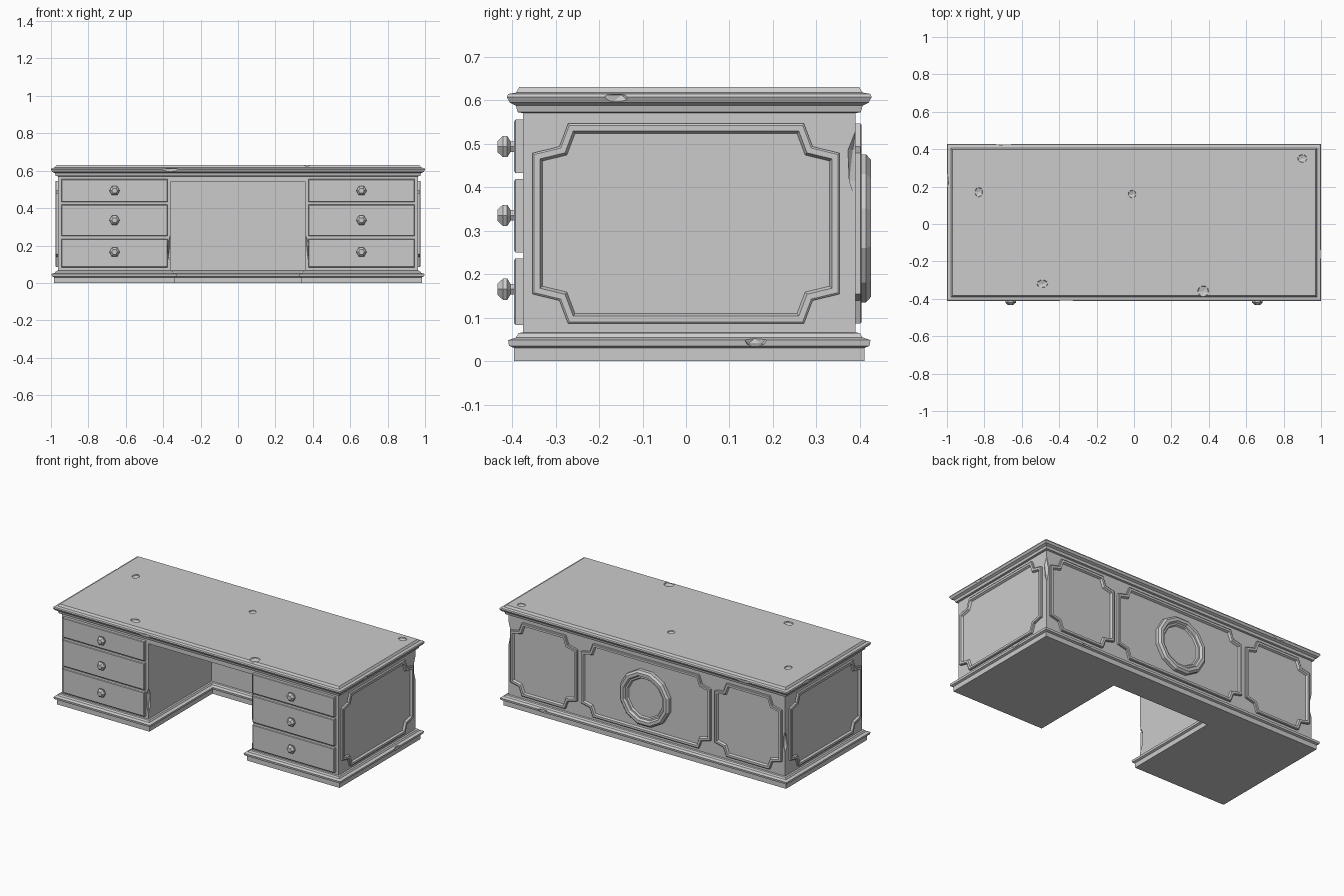
import bpy, bmesh, math
from mathutils import Matrix, Vector

old = bpy.data.objects.get("Cube")
if old:
    bpy.data.objects.remove(old, do_unlink=True)

grey = bpy.data.materials.new("painted grey")
grey.use_nodes = True
colour = (0.6, 0.6, 0.6, 1)
grey.diffuse_color = colour
grey.node_tree.nodes["Principled BSDF"].inputs["Base Color"].default_value = colour

# Main sizes: half width, front, back, half kneehole, kneehole back
HW, FRONT, BACK, KNEE, KNEE_BACK = 0.963, -0.375, 0.39, 0.36, 0.25


def finish(name, bm, matrix=None):
    bmesh.ops.recalc_face_normals(bm, faces=bm.faces)
    if matrix:
        bm.transform(matrix)
    mesh = bpy.data.meshes.new(name)
    bm.to_mesh(mesh)
    bm.free()
    mesh.materials.append(grey)
    obj = bpy.data.objects.new(name, mesh)
    bpy.context.collection.objects.link(obj)
    return obj


def loft(name, rings, matrix=None):
    """Skin a stack of rings with equal point counts and cap both ends."""
    bm = bmesh.new()
    loops = [[bm.verts.new(p) for p in ring] for ring in rings]
    for low, high in zip(loops, loops[1:]):
        for i in range(len(low)):
            j = (i + 1) % len(low)
            bm.faces.new((low[i], low[j], high[j], high[i]))
    bm.faces.new(loops[0])
    bm.faces.new(loops[-1])
    return finish(name, bm, matrix)


def facing(loc, angle):
    """Turn a flat part upright; angle 0 faces the front."""
    return (Matrix.Translation(loc) @ Matrix.Rotation(math.radians(angle), 4, 'Z')
            @ Matrix.Rotation(math.pi / 2, 4, 'X'))


def polygon(sides, radius, z=0, turn=0):
    return [(radius * math.cos(turn + math.tau * i / sides),
             radius * math.sin(turn + math.tau * i / sides), z) for i in range(sides)]


def u_ring(d, z):
    half = [(HW + d, BACK + d), (HW + d, FRONT - d),
            (KNEE - d, FRONT - d), (KNEE - d, KNEE_BACK - d)]
    return [(x, y, z) for x, y in half] + [(-x, y, z) for x, y in reversed(half)]


def box_ring(d, z):
    x, y0, y1 = HW + d, FRONT - d, BACK + d
    return [(x, y1, z), (x, y0, z), (-x, y0, z), (-x, y1, z)]


def raised(name, outline, steps, matrix):
    """Extrude an outline, then inset its face by (width, depth) steps."""
    bm = bmesh.new()
    face = bm.faces.new([bm.verts.new((p[0], p[1], 0)) for p in outline])
    height = steps[0]
    top = bmesh.ops.extrude_face_region(bm, geom=[face])["geom"]
    bmesh.ops.translate(bm, vec=(0, 0, height), verts=[v for v in top if isinstance(v, bmesh.types.BMVert)])
    face = next(f for f in top if isinstance(f, bmesh.types.BMFace))
    bmesh.ops.recalc_face_normals(bm, faces=bm.faces)
    for width, depth in steps[1:]:
        bmesh.ops.inset_region(bm, faces=[face], thickness=width, depth=0, use_even_offset=True)
        bmesh.ops.translate(bm, vec=(0, 0, depth), verts=face.verts)
    return finish(name, bm, matrix)


def notched(w, h):
    corner = [(w, h - 0.068), (w - 0.062, h - 0.053), (w - 0.082, h)]
    flip = lambda sx, sy: [(x * sx, y * sy) for x, y in corner]
    return (corner + flip(-1, 1)[::-1] + flip(-1, -1) + flip(1, -1)[::-1])


def chip(target, spots):
    """Cut worn nicks, each given as a place and a size."""
    bm = bmesh.new()
    for i, (loc, size) in enumerate(spots):
        m = (Matrix.Translation(loc) @ Matrix.Diagonal(Vector(size)).to_4x4()
             @ Matrix.Rotation(0.5 * i, 4, 'Z'))
        bmesh.ops.create_icosphere(bm, subdivisions=1, radius=1, matrix=m)
    cutter = finish("chip_cutter", bm)
    cutter.hide_render = True
    mod = target.modifiers.new("chips", 'BOOLEAN')
    mod.operation, mod.solver, mod.object = 'DIFFERENCE', 'EXACT', cutter
    bpy.context.view_layer.objects.active = target
    bpy.ops.object.modifier_apply(modifier=mod.name)
    bpy.data.objects.remove(cutter, do_unlink=True)


# Carcass with plinth and base moulding
carcass = loft("carcass", [u_ring(d, z) for d, z in (
    (0.02, 0), (0.02, 0.03), (0.032, 0.035), (0.034, 0.048), (0.016, 0.054),
    (0.01, 0.064), (0, 0.066), (0, 0.54))])
chip(carcass, [
    ((KNEE, FRONT, 0.18), (0.018, 0.025, 0.08)),
    ((-KNEE, FRONT, 0.18), (0.018, 0.025, 0.08)),
    ((HW, BACK, 0.45), (0.015, 0.02, 0.08)),
    ((-HW, BACK, 0.28), (0.015, 0.02, 0.07)),
    ((HW + 0.037, 0.16, 0.045), (0.016, 0.03, 0.014)),
    ((0.7, BACK + 0.037, 0.045), (0.04, 0.016, 0.014))])

# Desktop with stepped cornice
desktop = loft("desktop", [box_ring(d, z) for d, z in (
    (0, 0.54), (0, 0.57), (0.012, 0.572), (0.016, 0.587), (0.03, 0.594),
    (0.037, 0.607), (0.034, 0.614), (0.016, 0.617), (0.008, 0.63))])
chip(desktop, [
    ((-0.83, 0.17, 0.63), (0.025, 0.03, 0.012)),
    ((-0.01, 0.16, 0.63), (0.025, 0.025, 0.012)),
    ((-0.49, -0.32, 0.63), (0.035, 0.025, 0.012)),
    ((0.37, -0.36, 0.63), (0.035, 0.035, 0.012)),
    ((0.9, 0.35, 0.63), (0.03, 0.025, 0.01)),
    ((-0.36, -0.417, 0.604), (0.06, 0.014, 0.018)),
    ((-0.7, 0.432, 0.604), (0.06, 0.014, 0.018)),
    ((-1.005, 0.23, 0.604), (0.018, 0.05, 0.02)),
    ((1.005, -0.16, 0.604), (0.016, 0.035, 0.016))])

# Drawers and knobs
knob_profile = ((0.014, 0), (0.014, 0.008), (0.028, 0.016), (0.028, 0.026), (0.015, 0.038))
for side, x in (("left", 0.66), ("right", -0.66)):
    for level, low, high, knob_z in (("bottom", 0.083, 0.236, 0.165),
                                     ("middle", 0.25, 0.418, 0.335),
                                     ("top", 0.432, 0.555, 0.493)):
        w, h = 0.284, (high - low) / 2
        outline = [(w, h), (-w, h), (-w, -h), (w, -h)]
        raised(f"{side}_{level}_drawer", outline, (0.017, (0.004, 0.003)),
               facing((x, FRONT, (low + high) / 2), 0))
        loft(f"{side}_{level}_knob", [polygon(6, r, z) for r, z in knob_profile],
             facing((x, FRONT - 0.02, knob_z), 0))

# Notched panel frames on the sides and back
frame_steps = (0.011, (0.004, 0.003), (0.013, 0), (0.006, -0.012))
for name, loc, angle, w in (
        ("left_side_frame", (HW, 0, 0.316), 90, 0.353),
        ("right_side_frame", (-HW, 0, 0.316), -90, 0.353),
        ("back_left_frame", (0.711, BACK, 0.316), 180, 0.232),
        ("back_centre_frame", (0, BACK, 0.316), 180, 0.45),
        ("back_right_frame", (-0.711, BACK, 0.316), 180, 0.232)):
    raised(name, notched(w, 0.23), frame_steps, facing(loc, angle))

# Round medallion on the back
raised("back_medallion", polygon(12, 0.176, turn=math.pi / 12),
       (0.024, (0.012, 0.011), (0.018, 0), (0.008, -0.014), (0.01, 0), (0.006, -0.01)),
       facing((0, BACK, 0.305), 180))
